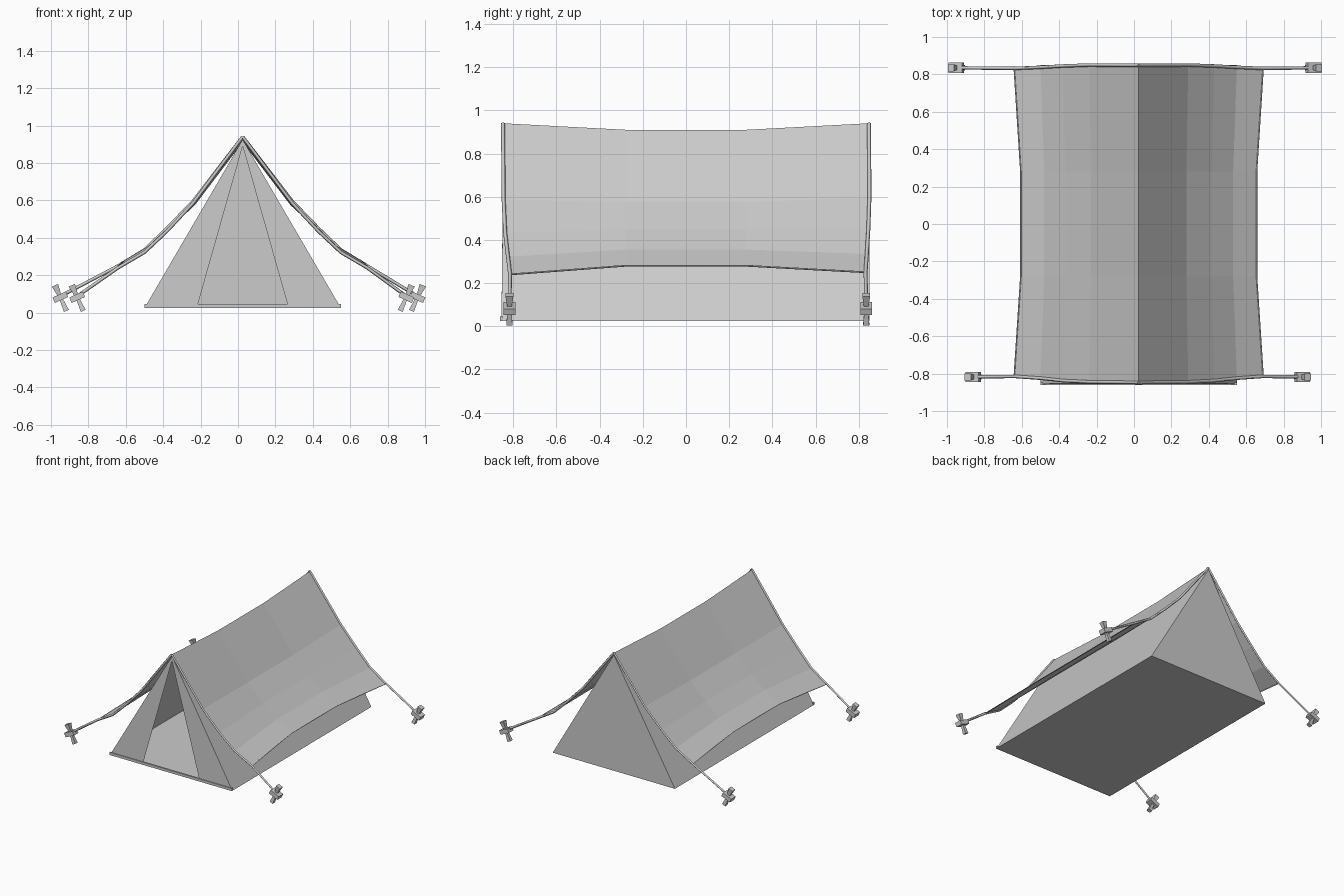
import bpy, bmesh
from mathutils import Matrix, Vector

if "Cube" in bpy.data.objects:
    bpy.data.objects.remove(bpy.data.objects["Cube"])

C = 0.025  # ridge centre line in x


def mesh_obj(name, verts, faces):
    me = bpy.data.meshes.new(name)
    me.from_pydata(verts, [], faces)
    ob = bpy.data.objects.new(name, me)
    bpy.context.collection.objects.link(ob)
    return ob


def tube(name, pts, r):
    cu = bpy.data.curves.new(name, 'CURVE')
    cu.dimensions = '3D'
    cu.bevel_depth = r
    cu.bevel_resolution = 0
    cu.use_fill_caps = True
    sp = cu.splines.new('POLY')
    sp.points.add(len(pts) - 1)
    for p, co in zip(sp.points, pts):
        p.co = (*co, 1)
    ob = bpy.data.objects.new(name, cu)
    bpy.context.collection.objects.link(ob)
    return ob


# Inner tent: floor, side walls, closed back, front panels around the doorway
W, Z0, ZT, YF, YB = 0.525, 0.025, 0.925, -0.855, 0.85
D = 0.245
verts = [(C - W, YF, Z0), (C + W, YF, Z0), (C + W, YB, Z0), (C - W, YB, Z0),
         (C, -0.845, ZT), (C, YB, ZT),
         (C - D, YF, Z0), (C + D, YF, Z0), (C, -0.846, 0.89)]
# sag the ridge so it stays below the fly
verts += [(C, -0.28, 0.895), (C, 0.28, 0.895)]
faces = [(0, 3, 2, 1, 7, 6), (1, 2, 5, 10, 9, 4), (0, 4, 9, 10, 5, 3), (2, 3, 5),
         (0, 6, 8, 4), (7, 1, 4, 8)]
mesh_obj("inner_tent", verts, faces)

# Door sill
bm = bmesh.new()
bmesh.ops.create_cube(bm, size=1, matrix=Matrix.Translation((C, YF, 0.035))
                      @ Matrix.Diagonal((2 * W, 0.014, 0.02, 1)))
me = bpy.data.meshes.new("door_sill")
bm.to_mesh(me)
bm.free()
bpy.context.collection.objects.link(bpy.data.objects.new("door_sill", me))

# Fly sheet: four rows of profile points (x offset, y, z), ridge to eave
end_x = [0, 0.265, 0.405, 0.525, 0.665]
mid = [(0, 0.91), (0.255, 0.575), (0.39, 0.45), (0.505, 0.355), (0.63, 0.28)]
front = list(zip(end_x, [-0.848, -0.845, -0.838, -0.825, -0.815],
                 [0.94, 0.585, 0.435, 0.322, 0.24]))
back = list(zip(end_x, [0.848, 0.85, 0.845, 0.838, 0.832],
                [0.94, 0.595, 0.45, 0.335, 0.25]))
rows = [front, [(x, -0.28, z) for x, z in mid], [(x, 0.28, z) for x, z in mid], back]
verts, faces = [], []
for row in rows:
    verts += [(C - x, y, z) for x, y, z in reversed(row)]
    verts += [(C + x, y, z) for x, y, z in row[1:]]
for j in range(3):
    for i in range(8):
        a = j * 9 + i
        faces.append((a, a + 1, a + 10, a + 9))
mesh_obj("fly_sheet", verts, faces)

# Eave hems along the lower edges of the fly
for s, side in ((-1, "left"), (1, "right")):
    tube("eave_hem_" + side, [(C + s * r[4][0], r[4][1], r[4][2]) for r in rows], 0.004)


# Tent peg: tapered spike, flared head and a cross block
def peg(name, pos, s):
    bm = bmesh.new()
    for r1, r2, z0, z1 in ((0.02, 0.012, -0.08, 0.0), (0.012, 0.026, 0.0, 0.07)):
        bmesh.ops.create_cone(bm, cap_ends=True, segments=4, radius1=r1, radius2=r2,
                              depth=z1 - z0, matrix=Matrix.Translation((0, 0, (z0 + z1) / 2))
                              @ Matrix.Rotation(0.7854, 4, 'Z'))
    bmesh.ops.create_cube(bm, size=1, matrix=Matrix.Diagonal((0.078, 0.055, 0.032, 1)))
    me = bpy.data.meshes.new(name)
    bm.to_mesh(me)
    bm.free()
    ob = bpy.data.objects.new(name, me)
    ob.matrix_world = Matrix.Translation(pos) @ Matrix.Rotation(s * 0.42, 4, 'Y')
    bpy.context.collection.objects.link(ob)


# Guy ropes run down the fly edges and on to the pegs
for end, row, y, reach in (("front", front, -0.818, (0.885, 0.875)),
                           ("back", back, 0.835, (0.975, 0.935))):
    for s, side, d in ((-1, "left", reach[0]), (1, "right", reach[1])):
        pos = Vector((C + s * d, y, 0.082))
        pts = [(C + s * x, yy, z) for x, yy, z in row]
        tube(f"guy_rope_{end}_{side}", pts + [pos + Vector((0, 0, 0.005))], 0.009)
        peg(f"peg_{end}_{side}", pos, s)
